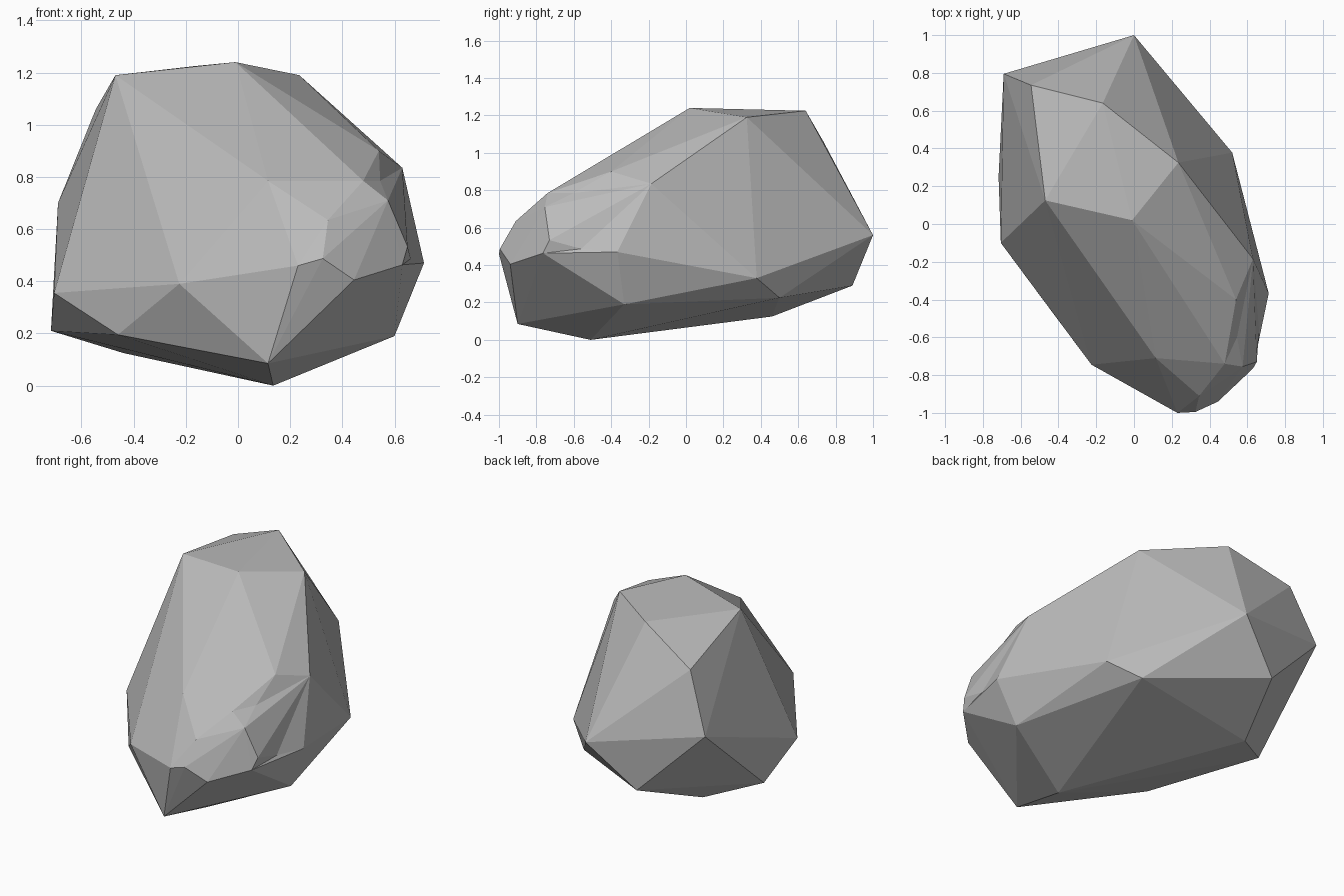
import bpy
import bmesh
from mathutils import Vector

default_cube = bpy.data.objects.get("Cube")
if default_cube:
    bpy.data.objects.remove(default_cube, do_unlink=True)


def make_material(name, colour):
    material = bpy.data.materials.new(name)
    material.use_nodes = True
    material.diffuse_color = colour
    shader = material.node_tree.nodes["Principled BSDF"]
    shader.inputs["Base Color"].default_value = colour
    shader.inputs["Roughness"].default_value = 0.9
    return material


# Corners of the chiselled boulder, grouped by region
crown = [(-.47, .125, 1.19), (-.01, .02, 1.24), (.235, .325, 1.19),
         (-.165, .64, 1.225), (-.545, .735, 1.06)]
brow = [(.115, -.71, .785), (.255, -.42, .975), (.48, -.74, .785),
        (.54, -.4, .9), (.63, -.185, .835)]
nose = [(.345, -.91, .635), (.325, -.995, .487), (.23, -1, .46),
        (.445, -.94, .405), (.575, -.755, .71), (.65, -.73, .533),
        (.63, -.765, .463)]
waist = [(.713, -.367, .47), (.52, .378, .33), (0, 1, .56),
         (-.69, .795, .7), (-.705, -.1, .355), (-.225, -.745, .39)]
base = [(.6, -.33, .19), (.115, -.9, .085), (.135, -.51, 0),
        (-.46, -.43, .195), (-.717, .25, .21), (-.44, .46, .125),
        (-.28, .89, .29), (.36, .5, .225)]

# Shallow dents: ends of an edge, then the point its middle is pulled to
dents = [(nose[4], brow[3], (.545, -.6, .785)),
         (nose[5], waist[0], (.662, -.56, .487))]


def nearest_vertex(bm, point):
    return min(bm.verts, key=lambda v: (v.co - Vector(point)).length)


def add_dent(bm, start, end, target):
    first, last = nearest_vertex(bm, start), nearest_vertex(bm, end)
    edge = bm.edges.get((first, last))
    if edge:
        new_vertex = bmesh.utils.edge_split(edge, first, 0.5)[1]
        new_vertex.co = target


# Wrap the corners in a faceted skin
bm = bmesh.new()
for corner in crown + brow + nose + waist + base:
    bm.verts.new(corner)
hull = bmesh.ops.convex_hull(bm, input=bm.verts[:])
spare = [v for v in bm.verts if not v.link_faces]
bmesh.ops.delete(bm, geom=spare, context="VERTS")
for start, end, target in dents:
    add_dent(bm, start, end, target)
bmesh.ops.triangulate(bm, faces=bm.faces[:])
bmesh.ops.recalc_face_normals(bm, faces=bm.faces[:])
for face in bm.faces:
    face.smooth = False

mesh = bpy.data.meshes.new("boulder")
bm.to_mesh(mesh)
bm.free()
mesh.materials.append(make_material("stone grey", (.5, .5, .5, 1)))
boulder = bpy.data.objects.new("boulder", mesh)
bpy.context.collection.objects.link(boulder)
